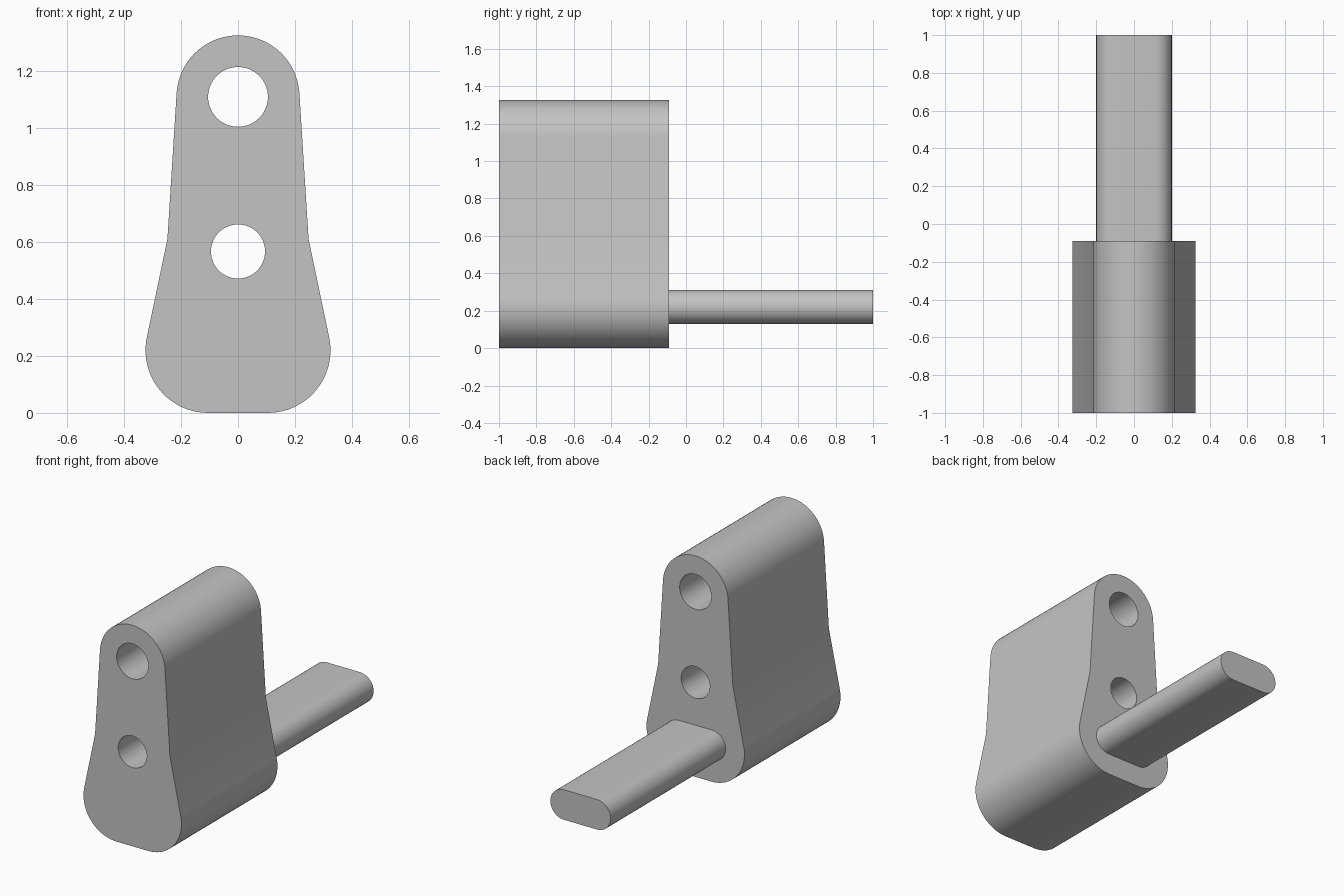
import bpy, bmesh
from math import cos, sin, radians
from mathutils import Vector

cube = bpy.data.objects.get("Cube")
if cube:
    bpy.data.objects.remove(cube, do_unlink=True)

grey = bpy.data.materials.new("plain grey")
grey.use_nodes = True
colour = (0.55, 0.55, 0.55, 1)
grey.diffuse_color = colour
grey.node_tree.nodes["Principled BSDF"].inputs["Base Color"].default_value = colour


def arc(cx, cz, r, start, end, steps=20):
    angles = [radians(start + (end - start) * i / steps) for i in range(steps + 1)]
    return [(cx + r * cos(a), cz + r * sin(a)) for a in angles]


def extrude(name, outline, y0, y1):
    """Solid made by sweeping an x-z outline from y0 to y1."""
    bm = bmesh.new()
    face = bm.faces.new([bm.verts.new((x, y0, z)) for x, z in outline])
    swept = bmesh.ops.extrude_face_region(bm, geom=[face])["geom"]
    bmesh.ops.translate(bm, vec=Vector((0, y1 - y0, 0)),
                        verts=[v for v in swept if isinstance(v, bmesh.types.BMVert)])
    bmesh.ops.recalc_face_normals(bm, faces=bm.faces)
    mesh = bpy.data.meshes.new(name)
    bm.to_mesh(mesh)
    bm.free()
    mesh.materials.append(grey)
    obj = bpy.data.objects.new(name, mesh)
    bpy.context.collection.objects.link(obj)
    return obj


def activate(obj):
    bpy.ops.object.select_all(action="DESELECT")
    obj.select_set(True)
    bpy.context.view_layer.objects.active = obj


# Tapered body: right half of the outline from bottom to top, then mirrored
half = arc(0.105, 0.22, 0.22, -90, 12) + [(0.248, 0.61)] + arc(0, 1.11, 0.216, 4, 90)
outline = half + [(-x, z) for x, z in reversed(half[:-1])]
body = extrude("body", outline, -1, -0.09)

# Two round holes bored through the body
for z, radius in ((1.11, 0.105), (0.567, 0.095)):
    cutter = extrude("hole_cutter", arc(0, z, radius, 0, 360, 64)[:-1], -1.1, 0.1)
    cutter.hide_render = True
    bore = body.modifiers.new("bore", "BOOLEAN")
    bore.operation = "DIFFERENCE"
    bore.solver = "EXACT"
    bore.object = cutter
    activate(body)
    bpy.ops.object.modifier_apply(modifier=bore.name)
    bpy.data.objects.remove(cutter, do_unlink=True)

# Flat bar with rounded sides at the back
bar = extrude("rear_bar", arc(0.11, 0.22, 0.09, -90, 90) + arc(-0.11, 0.22, 0.09, 90, 270),
              -0.09, 1)

for obj in (body, bar):
    activate(obj)
    bpy.ops.object.shade_smooth_by_angle(angle=radians(30))
